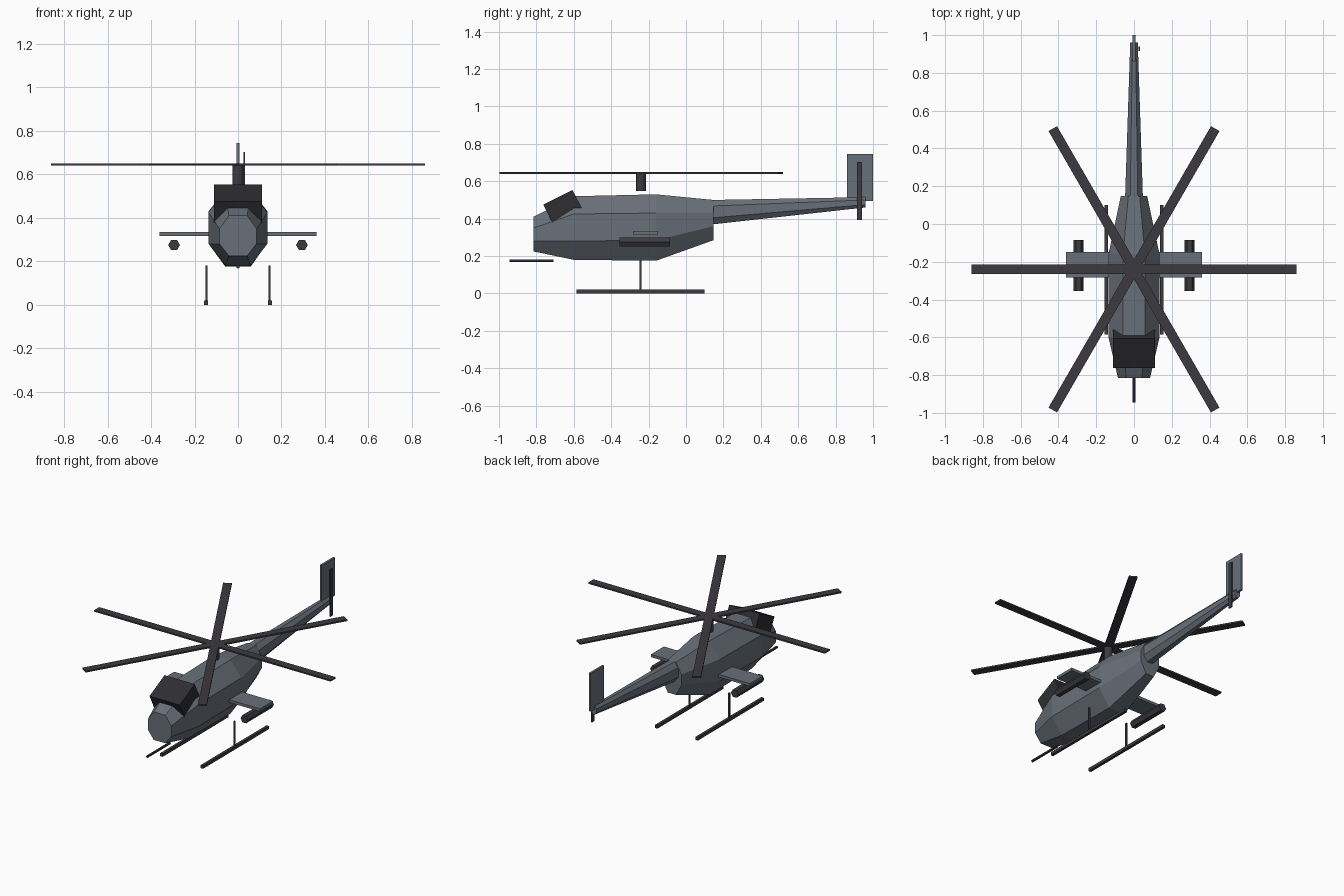
import bpy, bmesh, math
from mathutils import Matrix

cube = bpy.data.objects.get("Cube")
if cube:
    bpy.data.objects.remove(cube, do_unlink=True)


def material(name, rgb):
    m = bpy.data.materials.new(name)
    m.use_nodes = True
    m.diffuse_color = (*rgb, 1)
    m.node_tree.nodes["Principled BSDF"].inputs["Base Color"].default_value = (*rgb, 1)
    return m


GREY = material("slate grey paint", (0.14, 0.16, 0.19))
DARK = material("dark metal", (0.045, 0.042, 0.05))
GLASS = material("black glass", (0.028, 0.027, 0.031))


def finish(name, bm, mat):
    bmesh.ops.recalc_face_normals(bm, faces=bm.faces)
    me = bpy.data.meshes.new(name)
    bm.to_mesh(me)
    bm.free()
    me.materials.append(mat)
    ob = bpy.data.objects.new(name, me)
    bpy.context.collection.objects.link(ob)
    return ob


def box(name, center, size, mat, rot=(0, "X")):
    bm = bmesh.new()
    m = (Matrix.Translation(center) @ Matrix.Rotation(math.radians(rot[0]), 4, rot[1])
         @ Matrix.Diagonal((*size, 1)))
    bmesh.ops.create_cube(bm, size=1, matrix=m)
    return finish(name, bm, mat)


def cylinder(name, center, radius, length, sides, mat, along_y=False):
    bm = bmesh.new()
    m = Matrix.Translation(center)
    if along_y:
        m = m @ Matrix.Rotation(math.pi / 2, 4, "X")
    bmesh.ops.create_cone(bm, cap_ends=True, segments=sides, radius1=radius,
                          radius2=radius, depth=length, matrix=m)
    return finish(name, bm, mat)


def loft(name, sections, mat):
    """Octagonal hull; each section is y, half width, half flat width, four heights."""
    bm = bmesh.new()
    rings = []
    for y, w, f, (z0, z1, z2, z3) in sections:
        half = [(f, z0), (w, z1), (w, z2), (f, z3)]
        outline = half + [(-x, z) for x, z in reversed(half)]
        rings.append([bm.verts.new((x, y, z)) for x, z in outline])
    for a, b in zip(rings, rings[1:]):
        for i in range(8):
            j = (i + 1) % 8
            bm.faces.new((a[i], a[j], b[j], b[i]))
    bm.faces.new(rings[0])
    bm.faces.new(rings[-1])
    return finish(name, bm, mat)


# Body and tail
loft("fuselage", [
    (-0.815, 0.085, 0.042, (0.225, 0.28, 0.35, 0.41)),
    (-0.6, 0.135, 0.058, (0.18, 0.28, 0.425, 0.52)),
    (-0.16, 0.135, 0.058, (0.175, 0.285, 0.43, 0.53)),
    (0.147, 0.07, 0.03, (0.285, 0.36, 0.43, 0.50)),
], GREY)
loft("tail_boom", [
    (0.145, 0.047, 0.02, (0.37, 0.405, 0.468, 0.50)),
    (0.96, 0.02, 0.008, (0.46, 0.475, 0.50, 0.515)),
], GREY)
box("tail_fin", (0, 0.93, 0.62), (0.014, 0.14, 0.25), GREY)
box("tail_rotor_blade", (0.028, 0.928, 0.548), (0.007, 0.026, 0.31), DARK)

# Cockpit and nose gun
box("canopy", (0, -0.66, 0.465), (0.22, 0.174, 0.11), GLASS, (26.7, "X"))
cylinder("nose_gun", (0, -0.827, 0.175), 0.008, 0.235, 8, DARK, True)

# Main rotor
cylinder("rotor_mast", (0, -0.24, 0.597), 0.026, 0.096, 12, DARK)
for i in range(3):
    box(f"rotor_blade_{i + 1}", (0, -0.24, 0.645), (1.72, 0.052, 0.01), DARK, (60 * i, "Z"))

# Wings, pods and landing gear
box("stub_wing", (0, -0.217, 0.325), (0.72, 0.135, 0.018), GREY)
for side, s in (("left", 1), ("right", -1)):
    cylinder(f"{side}_pod", (s * 0.294, -0.22, 0.275), 0.027, 0.27, 6, DARK, True).data.transform(
        Matrix.Translation((s * 0.294, 0, 0.275)) @ Matrix.Rotation(math.pi / 6, 4, "Y")
        @ Matrix.Translation((-s * 0.294, 0, -0.275)))
    box(f"{side}_skid", (s * 0.147, -0.243, 0.01), (0.018, 0.685, 0.02), DARK)
    box(f"{side}_skid_strut", (s * 0.145, -0.243, 0.1), (0.01, 0.01, 0.16), DARK)
